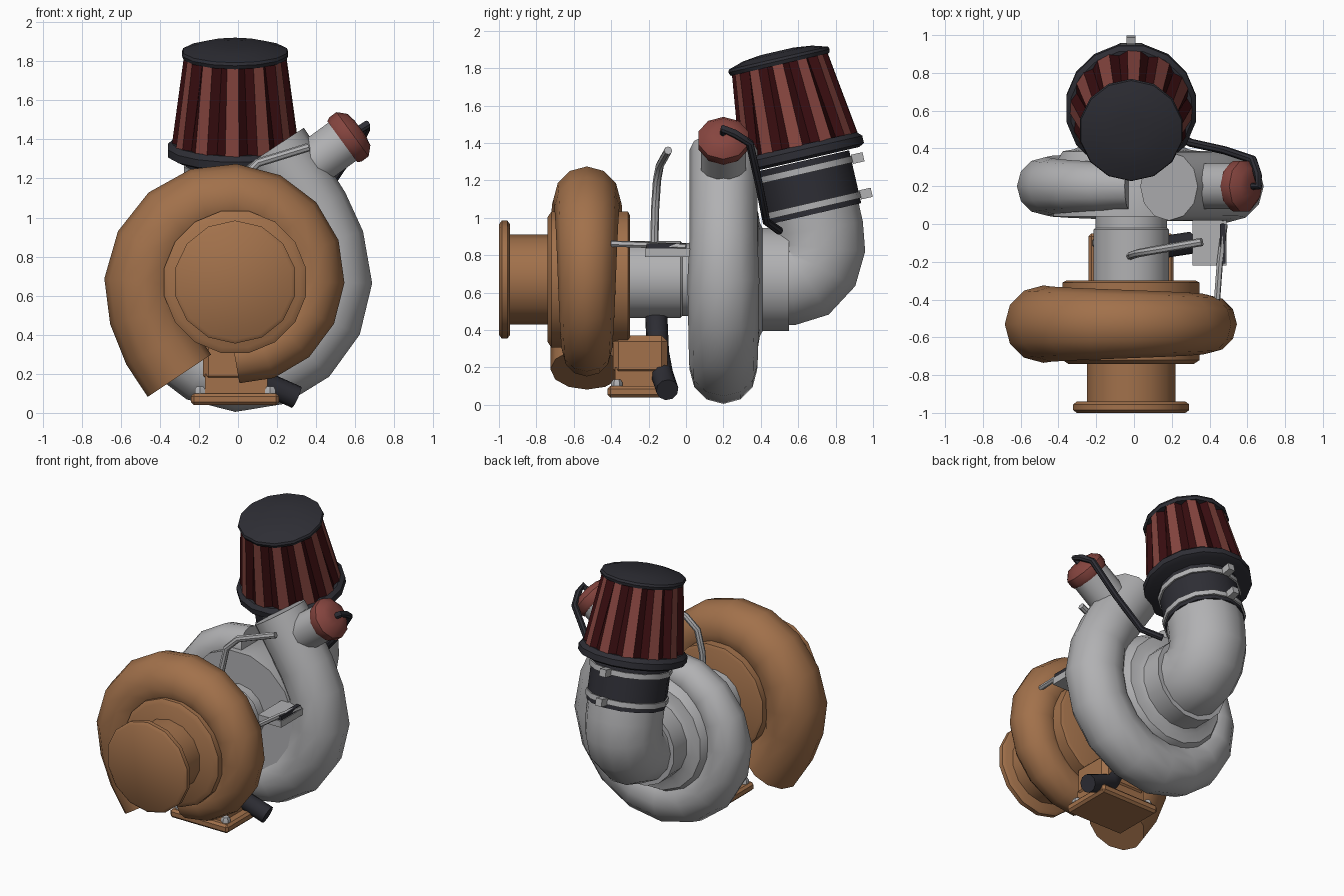
import bpy, bmesh, math
from mathutils import Vector, Matrix

cube = bpy.data.objects.get("Cube")
if cube:
    bpy.data.objects.remove(cube, do_unlink=True)

CX, CZ = -0.015, 0.67          # main shaft line, along y
Y = Vector((0, 1, 0))


def material(name, r, g, b):
    m = bpy.data.materials.new(name)
    m.use_nodes = True
    m.diffuse_color = (r, g, b, 1)
    m.node_tree.nodes["Principled BSDF"].inputs["Base Color"].default_value = (r, g, b, 1)
    return m


BRONZE = material("bronze", 0.36, 0.165, 0.07)
SILVER = material("silver", 0.44, 0.44, 0.45)
BLACK = material("black rubber", 0.027, 0.027, 0.035)
RED = material("red", 0.24, 0.06, 0.05)
DARK_RED = material("dark red", 0.04, 0.004, 0.005)


def finish(name, bm, *mats, angle=40):
    bmesh.ops.recalc_face_normals(bm, faces=bm.faces)
    me = bpy.data.meshes.new(name)
    bm.to_mesh(me)
    bm.free()
    for m in mats:
        me.materials.append(m)
    ob = bpy.data.objects.new(name, me)
    bpy.context.collection.objects.link(ob)
    bpy.ops.object.select_all(action='DESELECT')
    ob.select_set(True)
    bpy.context.view_layer.objects.active = ob
    bpy.ops.object.shade_smooth_by_angle(angle=math.radians(angle))
    return ob


def skin(bm, rings):
    """Bridge rings of equal length and cap both ends."""
    n = len(rings[0])
    for a, b in zip(rings, rings[1:]):
        for i in range(n):
            j = (i + 1) % n
            bm.faces.new((a[i], a[j], b[j], b[i]))
    bm.faces.new(rings[0])
    bm.faces.new(rings[-1])


def lathe(name, profile, origin, axis, mat, sides=14):
    """Turn a (radius, height) profile around an axis."""
    bm = bmesh.new()
    place = Matrix.Translation(origin) @ Vector(axis).to_track_quat('Z', 'Y').to_matrix().to_4x4()
    rings = [[bm.verts.new(place @ Vector((r * math.cos(t), r * math.sin(t), h)))
              for t in (math.tau * (i + 0.5) / sides for i in range(sides))] for r, h in profile]
    skin(bm, rings)
    return finish(name, bm, mat)


def sweep(name, path, radii, mat, sides=12, side_axis=None):
    """Round section swept along a path with a radius for each point."""
    pts = [Vector(p) for p in path]
    bm = bmesh.new()
    rings = []
    b = side_axis
    for i, p in enumerate(pts):
        t = (pts[min(i + 1, len(pts) - 1)] - pts[max(i - 1, 0)]).normalized()
        b = b if b else t.orthogonal()
        b = (b - t * b.dot(t)).normalized()
        n = t.cross(b)
        rings.append([bm.verts.new(p + radii[i] * (b * math.cos(a) + n * math.sin(a)))
                      for a in (math.tau * k / sides for k in range(sides))])
    skin(bm, rings)
    return finish(name, bm, mat)


def box(name, lo, hi, mat, bevel=0.0, turn=None):
    lo, hi = Vector(lo), Vector(hi)
    bm = bmesh.new()
    bmesh.ops.create_cube(bm, size=1)
    bmesh.ops.scale(bm, vec=hi - lo, verts=bm.verts)
    if bevel:
        bmesh.ops.bevel(bm, geom=bm.edges[:], offset=bevel, segments=1, affect='EDGES')
    if turn:
        bmesh.ops.transform(bm, matrix=turn, verts=bm.verts)
    bmesh.ops.translate(bm, vec=(lo + hi) / 2, verts=bm.verts)
    return finish(name, bm, mat, angle=20)


def scroll(name, y, start, arc, keys, tail, tail_r, mat):
    """Volute: keys give (centre radius, section radius) along the arc, then a straight tail."""
    path, radii = [], []
    steps = round(arc / 22)
    for i in range(steps + 1):
        f = i / steps * (len(keys) - 1)
        k = min(int(f), len(keys) - 2)
        R, r = (keys[k][c] + (keys[k + 1][c] - keys[k][c]) * (f - k) for c in (0, 1))
        a = math.radians(start + arc * i / steps)
        path.append((CX + R * math.cos(a), y, CZ + R * math.sin(a)))
        radii.append(r)
    path += [(x, y, z) for x, z in tail]
    sweep(name, path, radii + [tail_r] * len(tail), mat, side_axis=Y)


# Turbine side
scroll("turbine_scroll", -0.53, -90, 270, [(0.39, 0.13), (0.405, 0.155), (0.425, 0.18), (0.465, 0.205)],
       [(-0.465, 0.5), (-0.4, 0.34), (-0.3, 0.19)], 0.195, BRONZE)
shaft = (CX, 0, CZ)
lathe("turbine_hub", [(0.34, -0.74), (0.37, -0.72), (0.37, -0.31), (0.35, -0.3)], shaft, Y, BRONZE, 16)
lathe("turbine_outlet", [(0.24, -0.96), (0.24, -0.73)], shaft, Y, BRONZE)
lathe("outlet_flange", [(0.295, -1), (0.315, -0.985), (0.315, -0.955), (0.295, -0.94)], shaft, Y, BRONZE)

# Turbine foot with bolts
box("foot_block", (-0.18, -0.39, 0.16), (0.16, -0.1, 0.37), BRONZE, 0.03)
box("foot_neck", (-0.17, -0.38, 0.08), (0.15, -0.11, 0.2), BRONZE)
box("foot_flange", (-0.24, -0.42, 0.04), (0.21, -0.05, 0.1), BRONZE, 0.015)
for x in (-0.195, 0.165):
    for y in (-0.37, -0.1):
        lathe("foot_bolt", [(0.03, 0.09), (0.03, 0.12), (0.02, 0.135)], (x, y, 0), (0, 0, 1), SILVER, 6)

# Centre housing
lathe("centre_housing", [(0.205, -0.32), (0.205, -0.03), (0.195, -0.02), (0.195, 0.05)], shaft, Y, SILVER)
sweep("oil_feed_pipe", [(-0.02, -0.17, 0.83), (-0.01, -0.165, 1.05), (0.02, -0.155, 1.2),
                        (0.1, -0.14, 1.28), (0.36, -0.095, 1.36)], [0.022] * 5, SILVER, 8)
sweep("oil_drain_pipe", [(-0.01, -0.16, 0.5), (0.02, -0.15, 0.28), (0.1, -0.13, 0.17), (0.3, -0.1, 0.08)],
      [0.06] * 4, BLACK, 10)

# Bracket and control arm
box("bracket", (0.31, -0.22, 0.79), (0.49, 0.05, 0.835), SILVER)
sweep("control_arm", [(0.44, -0.4, 0.862), (0.455, -0.2, 0.855), (0.48, 0.0, 0.845)], [0.017] * 3, SILVER, 6)
box("arm_pad", (0.455, -0.21, 0.835), (0.485, 0.0, 0.864), BLACK)

# Compressor side
scroll("compressor_scroll", 0.2, 92, 268, [(0.41, 0.12), (0.45, 0.155), (0.485, 0.18), (0.51, 0.192)],
       [(0.465, 0.88), (0.39, 1.04), (0.29, 1.2), (0.185, 1.36)], 0.182, SILVER)
lathe("compressor_hub", [(0.42, 0.04), (0.42, 0.3), (0.37, 0.385), (0.31, 0.395), (0.28, 0.41), (0.28, 0.55)],
      shaft, Y, SILVER, 16)

# Intake elbow and rubber hose, leaning back over the compressor
LEAN = Vector((0, -0.225, 0.974))
BASE = Vector((CX, 0.68, 1.05))
elbow = [(0.45, 0.67), (0.56, 0.67), (0.635, 0.69), (0.69, 0.75), (0.715, 0.84), (0.705, 0.94), (0.68, 1.05)]
sweep("intake_elbow", [(CX, y, z) for y, z in elbow], [0.25] * 7, SILVER, 14, Vector((1, 0, 0)))
lathe("intake_hose", [(0.257, -0.03), (0.257, 0.26)], BASE, LEAN, BLACK)
tilt = Matrix.Rotation(math.asin(0.225), 4, 'X')
for h in (0.015, 0.21):
    lathe("hose_clamp", [(0.268, h - 0.018), (0.268, h + 0.018)], BASE, LEAN, SILVER)
    c = BASE + LEAN * h + Vector((0, 0.285, 0.065))
    d = Vector((0.024, 0.032, 0.025))
    box("clamp_lug", c - d, c + d, SILVER, turn=tilt)

# Air filter
lathe("filter_rim", [(0.32, 0.265), (0.35, 0.28), (0.35, 0.32), (0.325, 0.345)], BASE, LEAN, BLACK, 16)
lathe("filter_cap", [(0.27, 0.79), (0.278, 0.81), (0.272, 0.825), (0.19, 0.85), (0.09, 0.862)],
      BASE, LEAN, BLACK)

# Pleated element: raised ridges in red, valleys in dark red
bm = bmesh.new()
place = Matrix.Translation(BASE) @ LEAN.to_track_quat('Z', 'Y').to_matrix().to_4x4()
PLEATS = 12
rings = []
for ridge, valley, h in ((0.325, 0.305, 0.33), (0.262, 0.225, 0.8)):
    ring = []
    for i in range(PLEATS):
        for off, r in ((-0.3, ridge), (0.12, ridge), (0.41, valley)):
            a = math.tau * (i + off) / PLEATS
            ring.append(bm.verts.new(place @ Vector((r * math.cos(a), r * math.sin(a), h))))
    rings.append(ring)
skin(bm, rings)
for i, f in enumerate(list(bm.faces)[:PLEATS * 3]):
    f.material_index = 0 if i % 3 == 0 else 1
finish("filter_element", bm, RED, DARK_RED, angle=10)

# Relief valve on the compressor outlet
OUT = Vector((0.81, 0, 0.59))
VALVE = Vector((0.55, 0.2, 1.4))
lathe("valve_body", [(0.09, -0.32), (0.09, -0.2), (0.125, -0.2), (0.125, 0.0)], VALVE, OUT, SILVER, 12)
lathe("valve_cap", [(0.13, -0.02), (0.14, 0.0), (0.14, 0.045), (0.1, 0.085), (0.05, 0.095)],
      VALVE, OUT, RED, 10)
sweep("valve_hose", [(0.6, 0.2, 1.435), (0.66, 0.2, 1.475), (0.655, 0.26, 1.45), (0.63, 0.34, 1.4),
                     (0.48, 0.39, 1.18), (0.3, 0.43, 0.98), (0.18, 0.5, 0.93)],
      [0.022] * 7, BLACK, 8)
